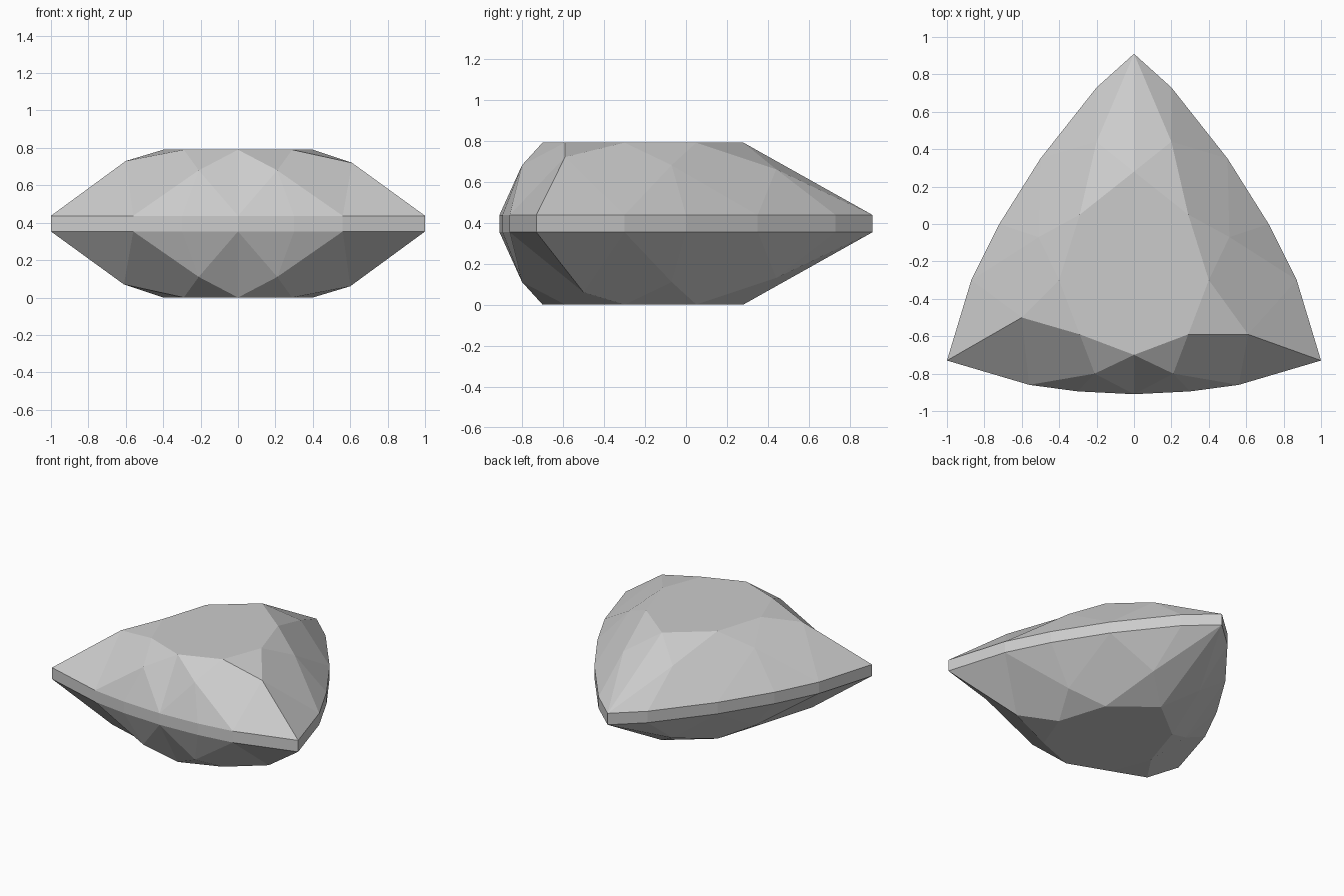
import bpy, bmesh

if "Cube" in bpy.data.objects:
    bpy.data.objects.remove(bpy.data.objects["Cube"])

MID, HALF = 0.395, 0.042        # girdle centre height and half thickness
TOP = 0.79

# Right half of each ring, from the back tip round to the front
GIRDLE = [(0, .91), (.20, .73), (.50, .35), (.72, 0), (.87, -.30),
          (1, -.73), (.56, -.86), (.30, -.895), (0, -.91)]
TABLE = [(0, .28), (.29, .05), (.40, -.30), (.29, -.59), (0, -.70)]
STAR = [(.20, .44, .66), (.51, -.07, .68), (.61, -.59, .72), (.21, -.80, .68)]
STAR_LEFT_C = (-.60, -.50, .73)  # the left front corner facet is cut slightly differently

# Facets of one half, named by ring letter and index
HALF_FACETS = ["g0 g1 s0", "g1 g2 s0", "g2 s1 t1 s0", "g2 g3 s1", "g3 g4 s1",
               "g4 s2 t2 s1", "g4 g5 s2", "g5 g6 s2", "g6 s3 t3 s2", "g6 g7 s3",
               "g7 g8 s3", "s0 t1 t0", "s1 t2 t1", "s2 t3 t2", "s3 t4 t3",
               "g0 s0 t0", "g8 t4 s3"]


def points(side):
    p = {f"g{i}": (side * x, y, MID + HALF) for i, (x, y) in enumerate(GIRDLE)}
    p.update({f"t{i}": (side * x, y, TOP) for i, (x, y) in enumerate(TABLE)})
    p.update({f"s{i}": (side * x, y, z) for i, (x, y, z) in enumerate(STAR)})
    if side < 0:
        p["s2"] = STAR_LEFT_C
    return p


def flip(co):
    """Half turn about the girdle's y axis: crown becomes pavilion."""
    return (-co[0], co[1], 2 * MID - co[2])


def loop(ring, z):
    return [(x, y, z) for x, y in ring] + [(-x, y, z) for x, y in ring[-2:0:-1]]


def facets():
    faces = []
    for side in (1, -1):
        p = points(side)
        faces += [[p[k] for k in f.split()] for f in HALF_FACETS]
    faces.append(loop(TABLE, TOP))
    return faces


bm = bmesh.new()


def add(face):
    bm.faces.new([bm.verts.new(c) for c in face])


# Crown and pavilion
for face in facets():
    add(face)
    add([flip(c) for c in face])

# Girdle band
upper, lower = loop(GIRDLE, MID + HALF), loop(GIRDLE, MID - HALF)
for i in range(len(upper)):
    j = (i + 1) % len(upper)
    add([upper[i], upper[j], lower[j], lower[i]])

bmesh.ops.remove_doubles(bm, verts=bm.verts[:], dist=1e-4)
bmesh.ops.recalc_face_normals(bm, faces=bm.faces[:])
mesh = bpy.data.meshes.new("cut_gemstone")
bm.to_mesh(mesh)
bm.free()
gem = bpy.data.objects.new("cut_gemstone", mesh)
bpy.context.collection.objects.link(gem)
